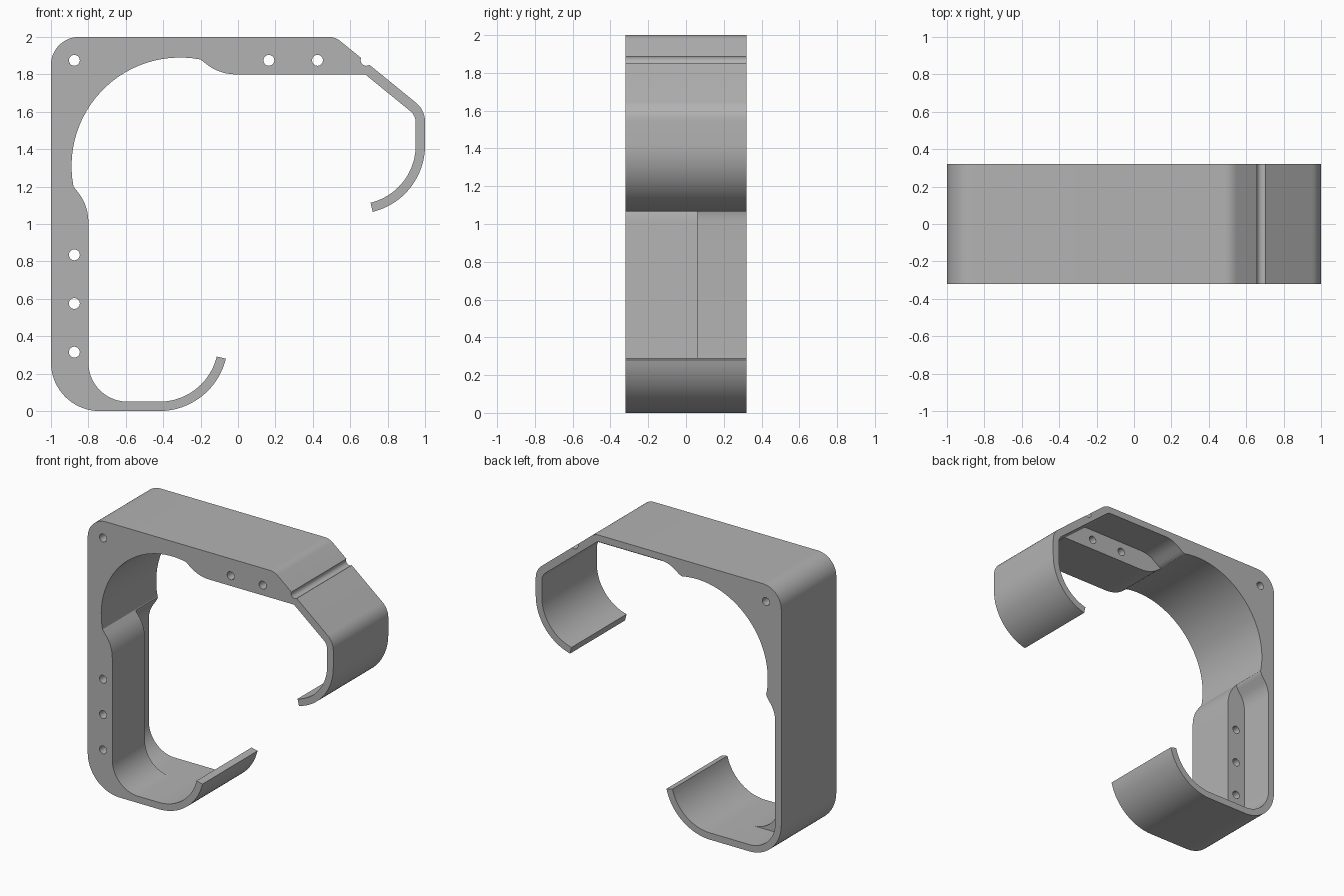
import bpy
import bmesh
import math
from mathutils import Vector

if "Cube" in bpy.data.objects:
    bpy.data.objects.remove(bpy.data.objects["Cube"], do_unlink=True)

HALF, STEP = 0.32, 0.06      # half depth, and where the rear pockets start
WALL = 0.05                  # thin wall of the hooks and pockets
HOOK, TIP = 0.365, -76.5     # outer hook radius and the angle of its tip


def arc(cx, cz, r, start, end):
    n = max(3, int(abs(end - start) / 4))
    angles = [math.radians(start + (end - start) * i / n) for i in range(n + 1)]
    return [(cx + r * math.cos(a), cz + r * math.sin(a), 0) for a in angles]


def swap(points):
    """Mirror across the diagonal through the upper corner."""
    return [(1 - p[1], 1 - p[0], *p[2:]) for p in reversed(points)]


def fillet(points):
    """Round each (x, z, radius) corner of a closed path."""
    out = []
    for i, (x, z, r) in enumerate(points):
        c = Vector((x, z))
        if not r:
            out.append(c)
            continue
        u = (Vector(points[i - 1][:2]) - c).normalized()
        v = (Vector(points[(i + 1) % len(points)][:2]) - c).normalized()
        half = u.angle(v) / 2
        centre = c + (u + v).normalized() * r / math.sin(half)
        a = c + u * r / math.tan(half) - centre
        b = c + v * r / math.tan(half) - centre
        sweep = a.angle(b)
        n = max(3, int(math.degrees(sweep) / 5))
        for k in range(n + 1):
            t = sweep * k / n
            out.append(centre + (a * math.sin(sweep - t) + b * math.sin(t)) / math.sin(sweep))
    return out


def prism(name, paths, y0, y1):
    """Extrude closed x-z paths along y."""
    bm = bmesh.new()
    for path in paths:
        pts = [p for i, p in enumerate(path) if (p - path[i - 1]).length > 1e-5]
        face = bm.faces.new([bm.verts.new((p.x, y0, p.y)) for p in pts])
        moved = bmesh.ops.extrude_face_region(bm, geom=[face])["geom"]
        bmesh.ops.translate(bm, vec=(0, y1 - y0, 0),
                            verts=[g for g in moved if isinstance(g, bmesh.types.BMVert)])
    bmesh.ops.recalc_face_normals(bm, faces=bm.faces)
    mesh = bpy.data.meshes.new(name)
    bm.to_mesh(mesh)
    bm.free()
    obj = bpy.data.objects.new(name, mesh)
    bpy.context.collection.objects.link(obj)
    return obj


def cut(target, cutter):
    cutter.hide_render = True
    mod = target.modifiers.new("cut", "BOOLEAN")
    mod.operation, mod.solver, mod.object = "DIFFERENCE", "EXACT", cutter
    bpy.context.view_layer.objects.active = target
    bpy.ops.object.modifier_apply(modifier=mod.name)
    bpy.data.objects.remove(cutter, do_unlink=True)


# Bracket outline: outer edge, side hook, round inner recess, lower hook
joint = math.degrees(math.asin(0.11 / 0.58))
side_c, low_c = (1 - HOOK, 1.42), (-0.42, HOOK)
inner_side = [(-0.88, 1.2, 0), (-0.8, 1.1, 0.25)]
outline = (
    [(-1, 2, 0.15), (0.52, 2, 0.1), (1, 1.609, 0.13)]
    + arc(*side_c, HOOK, 0, TIP)
    + arc(*side_c, HOOK - WALL, TIP, 0)
    + [(0.95, 1.58, 0.08), (0.68, 1.8, 0)]
    + swap(inner_side)[:1]
    + arc(-0.31, 1.31, 0.58, 90 - joint, 180 + joint)
    + inner_side[1:]
    + [(-0.8, WALL, 0.21)]
    + arc(*low_c, HOOK - WALL, -90, -90 - TIP)
    + arc(*low_c, HOOK, -90 - TIP, -90)
    + [(-1, 0, 0.26)]
)
bracket = prism("bracket", [fillet(outline)], -HALF, HALF)

# Rear pockets that leave only a thin outer wall
bump = [(-0.87, 1.27, 0), (-0.875, 1.185, 0.1), (-0.95, 1.08, 0.2)]
side_pocket = bump + [(-0.95, WALL, 0.21), (-0.59, WALL, 0), (-0.5, 0.3, 0), (-0.6, 1.2, 0)]
top_pocket = [(-0.2, 1.6, 0), (0.6, 1.7, 0), (0.68, 1.8, 0), (0.496, 1.95, 0.05)] + swap(bump)[:0:-1][::-1]
top_pocket = [(-0.2, 1.6, 0)] + swap(bump)[::-1] + [(0.496, 1.95, 0.05), (0.68, 1.8, 0), (0.6, 1.7, 0)]
cut(bracket, prism("pocket_cutter", [fillet(side_pocket), fillet(top_pocket)], STEP, HALF + 0.2))

# Screw holes along both arms; the last one opens into a groove in the slope
side_holes = [(-0.875, z) for z in (0.835, 0.575, 0.315)]
holes = [(-0.875, 1.875)] + side_holes + swap(side_holes)
rings = [[Vector(p[:2]) for p in arc(x, z, 0.029, 0, 360)[:-1]] for x, z in holes]
cut(bracket, prism("hole_cutter", rings, -HALF - 0.1, HALF + 0.1))

# Material and shading
grey = bpy.data.materials.new("plain grey")
grey.use_nodes = True
colour = (0.45, 0.45, 0.45, 1)
grey.diffuse_color = colour
grey.node_tree.nodes["Principled BSDF"].inputs["Base Color"].default_value = colour
bracket.data.materials.clear()
bracket.data.materials.append(grey)
bpy.ops.object.select_all(action="DESELECT")
bracket.select_set(True)
bpy.context.view_layer.objects.active = bracket
bpy.ops.object.shade_smooth_by_angle(angle=math.radians(25))
